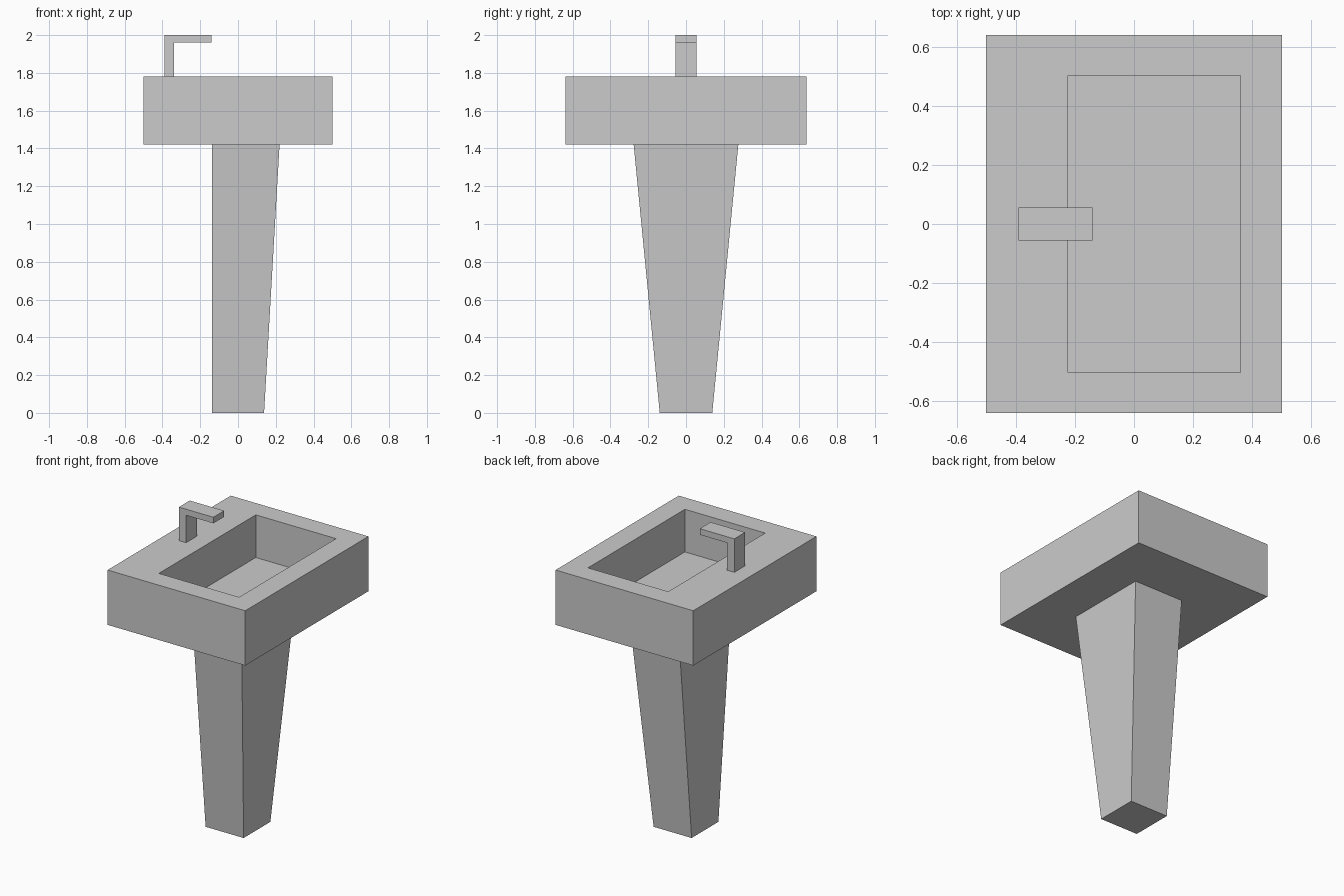
import bpy, bmesh

if "Cube" in bpy.data.objects:
    bpy.data.objects.remove(bpy.data.objects["Cube"])


def finish(name, bm):
    bmesh.ops.recalc_face_normals(bm, faces=bm.faces)
    mesh = bpy.data.meshes.new(name)
    bm.to_mesh(mesh)
    bm.free()
    obj = bpy.data.objects.new(name, mesh)
    bpy.context.collection.objects.link(obj)
    return obj


def ring(bm, x0, x1, y, z):
    return [bm.verts.new(p) for p in ((x0, -y, z), (x1, -y, z), (x1, y, z), (x0, y, z))]


def loft(name, sections):
    """Skin rectangular sections (x0, x1, half_y, z) and cap both ends."""
    bm = bmesh.new()
    rings = [ring(bm, *s) for s in sections]
    for a, b in zip(rings, rings[1:]):
        for i in range(4):
            j = (i + 1) % 4
            bm.faces.new((a[i], a[j], b[j], b[i]))
    bm.faces.new(rings[0])
    bm.faces.new(rings[-1])
    return finish(name, bm)


# Tapered pedestal with a vertical back
loft("pedestal", [(-0.138, 0.138, 0.139, 0.0), (-0.138, 0.22, 0.277, 1.42)])

# Basin: outer walls, rim, inner walls and recessed floor
loft("basin", [(-0.5, 0.5, 0.639, 1.42), (-0.5, 0.5, 0.639, 1.78),
               (-0.223, 0.36, 0.503, 1.78), (-0.223, 0.36, 0.503, 1.50)])

# Tap: L-shaped profile extruded across its width
bm = bmesh.new()
profile = [(-0.39, 1.78), (-0.338, 1.78), (-0.338, 1.96),
           (-0.14, 1.96), (-0.14, 2.0), (-0.39, 2.0)]
face = bm.faces.new([bm.verts.new((x, -0.056, z)) for x, z in profile])
side = bmesh.ops.extrude_face_region(bm, geom=[face])["geom"]
bmesh.ops.translate(bm, vec=(0, 0.112, 0),
                    verts=[g for g in side if isinstance(g, bmesh.types.BMVert)])
finish("tap", bm)
